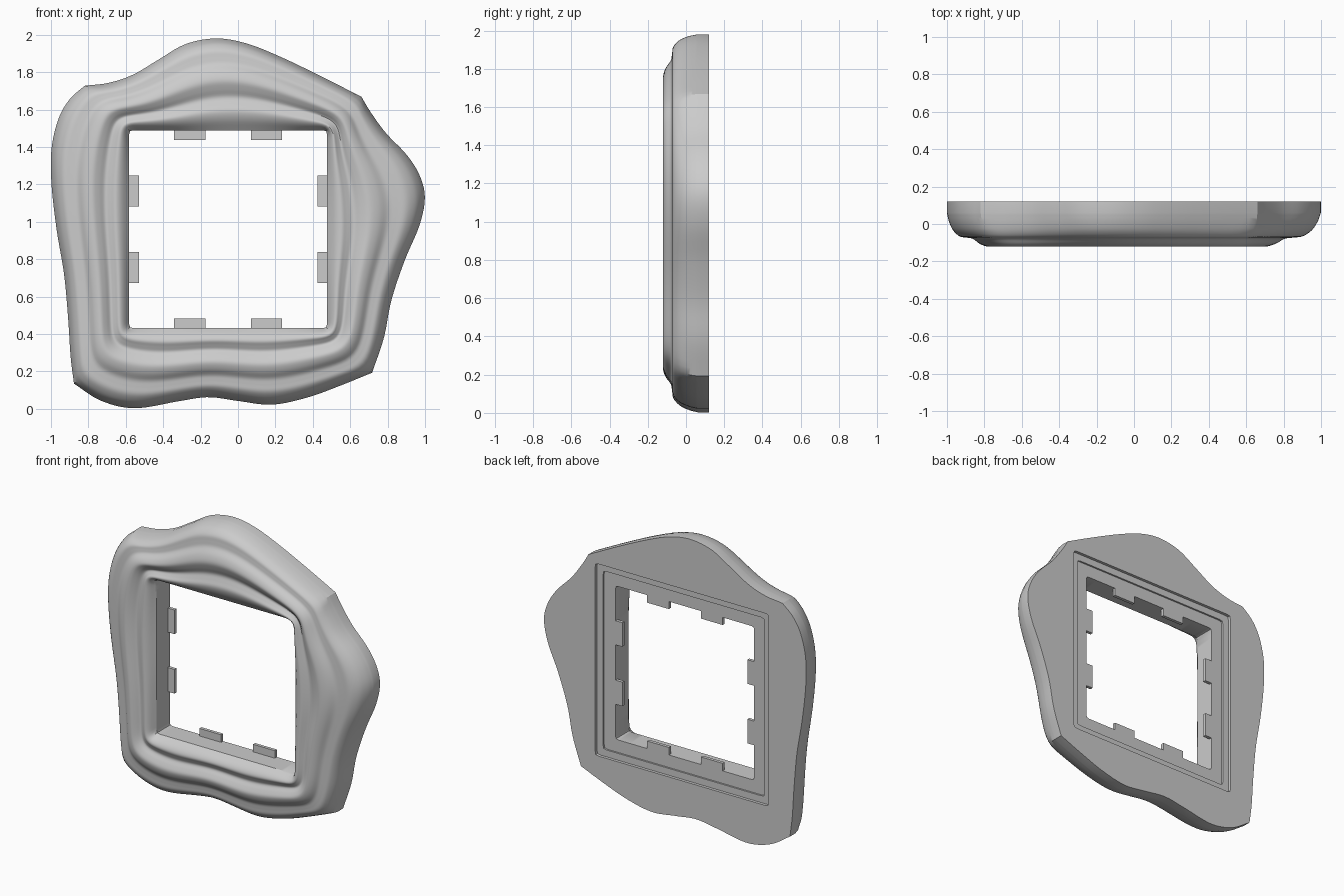
import bpy, bmesh, math
from mathutils import Vector

if "Cube" in bpy.data.objects:
    bpy.data.objects.remove(bpy.data.objects["Cube"])

N = 48                      # samples per side
CX, CZ, HALF = -0.053, 0.96, 0.529   # square opening

def spline(pts, n):
    """Catmull-Rom through pts, n samples, last point excluded."""
    P = [Vector(p) for p in pts]
    P = [2 * P[0] - P[1]] + P + [2 * P[-1] - P[-2]]
    out = []
    for i in range(n):
        u = i / n * (len(P) - 3)
        k = int(u)
        f = u - k
        a, b, c, d = P[k:k + 4]
        out.append(0.5 * (2 * b + (c - a) * f + (2 * a - 5 * b + 4 * c - d) * f**2
                          + (3 * b - a - 3 * c + d) * f**3))
    return out

# Wavy outer outline (x, z): top, right, bottom, left
A, B, C, D = (-0.82, 1.727), (0.66, 1.668), (0.717, 0.193), (-0.877, 0.134)
sides = [
    [A, (-0.69, 1.743), (-0.56, 1.787), (-0.42, 1.87), (-0.28, 1.95), (-0.12, 1.98),
     (0.04, 1.955), (0.22, 1.885), (0.44, 1.78), B],
    [B, (0.71, 1.585), (0.79, 1.475), (0.90, 1.36), (0.97, 1.25), (0.999, 1.13),
     (0.97, 0.98), (0.89, 0.79), (0.82, 0.58), (0.78, 0.38), C],
    [C, (0.55, 0.125), (0.37, 0.06), (0.18, 0.022), (0.0, 0.042), (-0.16, 0.062),
     (-0.32, 0.04), (-0.55, 0.003), (-0.73, 0.042), D],
    [D, (-0.895, 0.28), (-0.908, 0.48), (-0.93, 0.72), (-0.97, 0.96), (-0.997, 1.2),
     (-0.997, 1.39), (-0.96, 1.55), (-0.9, 1.655), A],
]
outer = [p for s in sides for p in spline(s, N)]

def square(h, r=0.007):
    """Square ring matching the outline samples, corners slightly eased."""
    c = [Vector((CX + sx * h, CZ + sz * h)) for sx, sz in ((-1, 1), (1, 1), (1, -1), (-1, -1))]
    ring = []
    for k in range(4):
        for i in range(N):
            p = c[k].lerp(c[(k + 1) % 4], i / N)
            if i == 0:
                p = p + (Vector((CX, CZ)) - p).normalized() * r
            ring.append(p)
    return ring

inner = square(HALF)
shift = [-0.07, 0.04, 0.0, 0.0]   # groove drift per side

def mid_ring(t):
    """Ring between outline (t=0) and opening (t=1), with rounded corners."""
    ring = []
    for i, (o, q) in enumerate(zip(outer, inner)):
        s = (i % N) / N
        w = t + shift[i // N] * math.sin(math.pi * s) * 4 * t * (1 - t)
        ring.append(o.lerp(q, w))
    for _ in range(int(14 * math.sin(math.pi * t))):
        ring = [(ring[i - 1] + 2 * ring[i] + ring[(i + 1) % len(ring)]) / 4 for i in range(len(ring))]
    return ring

# Cross-section of the front: rounded rim, shelf, outer ridge, groove, inner ridge
profile = [(0, 0.06), (0.03, 0.01), (0.08, -0.035), (0.16, -0.066), (0.25, -0.073),
           (0.33, -0.08), (0.42, -0.107), (0.52, -0.12), (0.61, -0.106), (0.69, -0.088),
           (0.76, -0.098), (0.83, -0.11), (0.91, -0.095), (1.0, -0.055)]
rows = [(outer, 0.12)]
rows += [(mid_ring(t), y) for t, y in spline(profile, 52)]
# Opening wall and stepped recess at the back
rows += [(inner, -0.055), (inner, 0.088), (square(0.615), 0.088), (square(0.615), 0.10),
         (square(0.662), 0.10), (square(0.662), 0.12)]

bm = bmesh.new()
grid = [[bm.verts.new((p.x, y, p.y)) for p in ring] for ring, y in rows]
M = len(outer)
for r in range(len(grid)):
    a, b = grid[r], grid[(r + 1) % len(grid)]
    for i in range(M):
        j = (i + 1) % M
        bm.faces.new((a[i], a[j], b[j], b[i]))
bmesh.ops.recalc_face_normals(bm, faces=bm.faces)
me = bpy.data.meshes.new("wavy_frame")
bm.to_mesh(me)
bm.free()
frame = bpy.data.objects.new("wavy_frame", me)
bpy.context.collection.objects.link(frame)
bpy.context.view_layer.objects.active = frame
frame.select_set(True)
bpy.ops.object.shade_smooth_by_angle(angle=math.radians(32))

# Retaining tabs, two per side of the opening
def tab(name, x0, x1, z0, z1):
    bpy.ops.mesh.primitive_cube_add(size=1, location=((x0 + x1) / 2, 0.077, (z0 + z1) / 2))
    o = bpy.context.object
    o.name = name
    o.scale = (x1 - x0, 0.022, z1 - z0)

REACH, SINK, W = 0.052, 0.01, 0.083
for sgn in (-1, 1):
    lo, hi = sorted((sgn * (HALF - REACH), sgn * (HALF + SINK)))
    for off in (-0.205, 0.205):
        tab("tab_horizontal", CX + off - W, CX + off + W, CZ + lo, CZ + hi)
        tab("tab_vertical", CX + lo, CX + hi, CZ + off - W, CZ + off + W)
